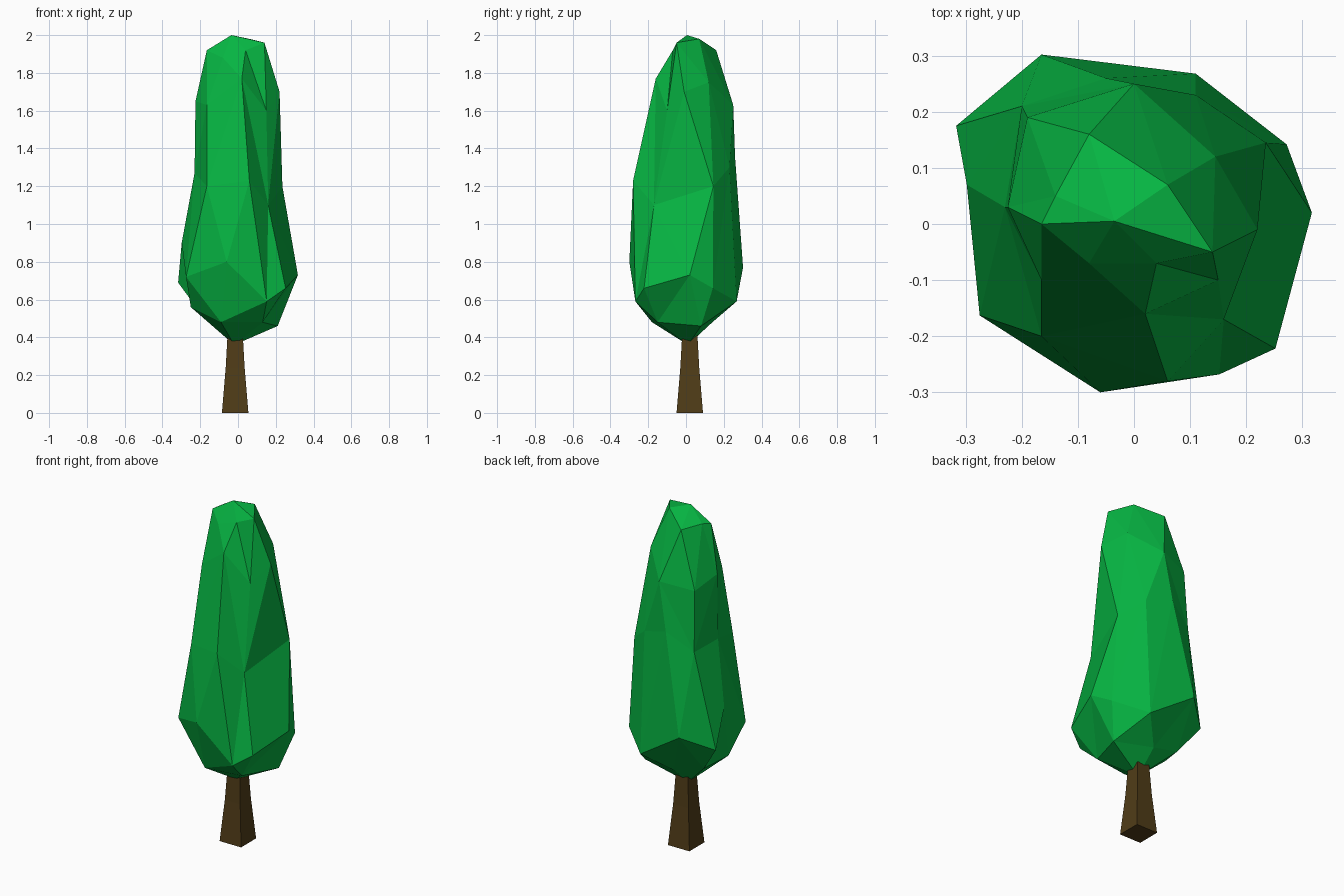
import bpy, bmesh
from math import atan2, pi

if "Cube" in bpy.data.objects:
    bpy.data.objects.remove(bpy.data.objects["Cube"])


def turn(p):
    """Angle of a point about the vertical axis of the crown."""
    return atan2(p.y - 0.01, p.x + 0.02) % (2 * pi)


def stitch(bm, a, b):
    """Triangulate between two rings that may differ in point count."""
    i = j = 0
    while i < len(a) or j < len(b):
        va, vb = a[i % len(a)], b[j % len(b)]
        na, nb = a[(i + 1) % len(a)], b[(j + 1) % len(b)]
        ta = turn(na.co) + 2 * pi * ((i + 1) // len(a))
        tb = turn(nb.co) + 2 * pi * ((j + 1) // len(b))
        if j >= len(b) or (i < len(a) and ta <= tb):
            bm.faces.new((va, na, vb))
            i += 1
        else:
            bm.faces.new((va, nb, vb))
            j += 1


def loft(name, rings, color, bottom=None, top=None):
    """Join rings of points with flat faces; ends close on a tip or a cap."""
    bm = bmesh.new()
    loops = [sorted((bm.verts.new(p) for p in ring), key=lambda v: turn(v.co))
             for ring in rings]
    for a, b in zip(loops, loops[1:]):
        stitch(bm, a, b)
    for loop, tip in ((loops[0], bottom), (loops[-1], top)):
        if tip:
            v = bm.verts.new(tip)
            for i in range(len(loop)):
                bm.faces.new((loop[i - 1], loop[i], v))
        else:
            bm.faces.new(loop)
    bmesh.ops.recalc_face_normals(bm, faces=bm.faces)
    mesh = bpy.data.meshes.new(name)
    bm.to_mesh(mesh)
    bm.free()
    mat = bpy.data.materials.new(name + "_colour")
    mat.diffuse_color = color
    mat.use_nodes = True
    mat.node_tree.nodes["Principled BSDF"].inputs["Base Color"].default_value = mat.diffuse_color
    mesh.materials.append(mat)
    obj = bpy.data.objects.new(name, mesh)
    bpy.context.collection.objects.link(obj)


# Trunk: square, flared at the foot
def square(z, h):
    return [(-0.015 + h * x, 0.02 + h * y, z)
            for x, y in ((-1, -1), (1, -1), (1, 1), (-1, 1))]


loft("trunk", [square(0, 0.07), square(0.24, 0.05), square(0.42, 0.04)],
     (0.08, 0.045, 0.009, 1))

# Foliage: uneven faceted crown, rings from bottom to top
crown = [
    # underside
    [(.21, .08, .46), (-.02, .14, .48), (-.2, .12, .53), (-.25, -.04, .56),
     (-.09, -.18, .48), (.13, -.15, .48)],
    # widest part
    [(.317, .02, .73), (.272, .142, .66), (.11, .268, .59), (-.165, .302, .77),
     (-.317, .175, .69), (-.298, .07, .9), (-.275, -.163, .72),
     (-.06, -.3, .8), (.152, -.268, .59), (.252, -.222, .66)],
    # middle
    [(.235, .145, 1.2), (.11, .23, 1.3), (-.05, .26, 1.35), (-.2, .21, 1.25),
     (-.23, .03, 1.27), (-.165, -.2, 1.2), (.06, -.28, 1.23), (.16, -.17, 1.1)],
    # shoulder
    [(.22, -.01, 1.7), (.145, .12, 1.75), (0, .25, 1.63), (-.19, .19, 1.6),
     (-.225, .03, 1.65), (-.165, -.1, 1.63), (.02, -.16, 1.77),
     (.15, -.1, 1.6)],
    # crown edge
    [(.14, -.05, 1.96), (.06, .07, 1.98), (-.08, .16, 1.92), (-.14, .05, 1.93),
     (-.165, 0, 1.92), (-.08, -.07, 1.88), (.04, -.07, 1.92)],
]
loft("foliage", crown, (0.002, 0.46, 0.055, 1), (-.02, .01, .36), (-.035, .005, 2))
